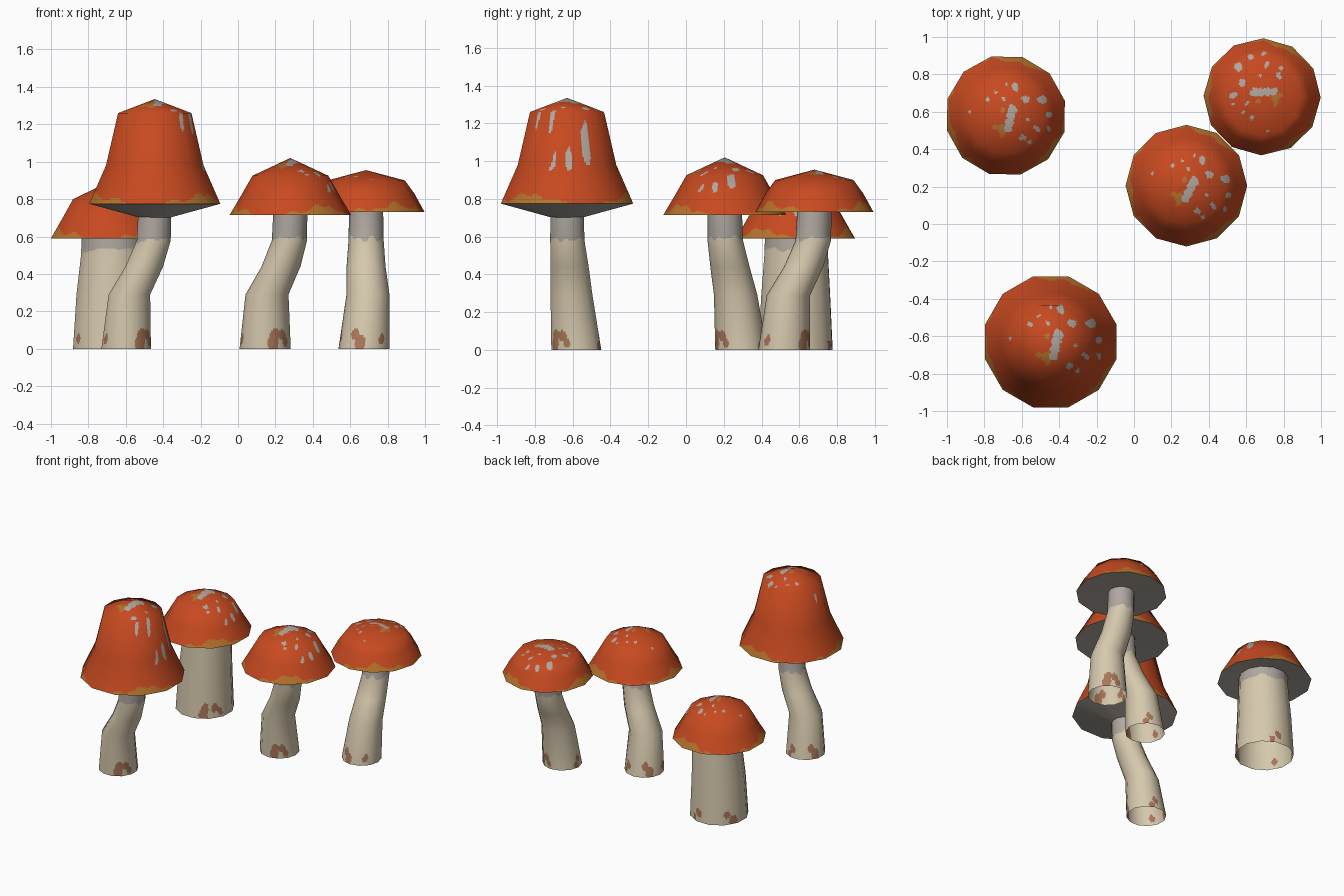
import bpy
from math import sin, cos, tau, radians, hypot
from mathutils import Vector, noise

if "Cube" in bpy.data.objects:
    bpy.data.objects.remove(bpy.data.objects["Cube"])


def material(name, colour):
    mat = bpy.data.materials.new(name)
    mat.use_nodes = True
    mat.diffuse_color = (*colour, 1)
    bsdf = next(n for n in mat.node_tree.nodes if n.type == "BSDF_PRINCIPLED")
    bsdf.inputs["Base Color"].default_value = (*colour, 1)
    bsdf.inputs["Roughness"].default_value = 0.9
    return mat


RED = material("orange red", (0.57, 0.067, 0.014))
OCHRE = material("ochre", (0.47, 0.17, 0.025))
GREY = material("warm grey", (0.43, 0.39, 0.35))
CREAM = material("cream", (0.67, 0.58, 0.42))
BROWN = material("pinkish brown", (0.4, 0.18, 0.1))

SIDES = 12


def loft(name, rings, place, mats, rule=None, around=1, along=1):
    """Skin 12-sided rings (x, y, z, radius), dividing the flat facets so a rule can paint them."""
    def corner(i, s):
        x, y, z, r = rings[i]
        a = tau * s / SIDES
        return Vector((x + r * cos(a), y + r * sin(a), z))

    def corner_normal(i, s):
        if rings[i][3] == 0:
            return Vector((0, 0, 1))
        a = tau * s / SIDES
        slope = corner(min(i + 1, len(rings) - 1), s) - corner(max(i - 1, 0), s)
        return Vector((-sin(a), cos(a), 0)).cross(slope).normalized()

    def blend(func, i, v, s, u):
        j = min(i + 1, len(rings) - 1)
        low = func(i, s).lerp(func(i, s + 1), u)
        return low.lerp(func(j, s).lerp(func(j, s + 1), u), v)

    n = SIDES * around
    rows = (len(rings) - 1) * along
    pole = rings[-1][3] == 0
    verts, normals, faces, slots = [], [], [], []
    for row in range(rows + 1):
        i, v = divmod(row, along)
        for k in range(1 if pole and row == rows else n):
            s, u = divmod(k, around)
            verts.append(blend(corner, i, v / along, s, u / around))
            normals.append(blend(corner_normal, i, v / along, s, u / around).normalized())
    for row in range(rows):
        for k in range(n):
            a, b = row * n + k, row * n + (k + 1) % n
            if pole and row == rows - 1:
                faces.append((a, b, rows * n))
            else:
                faces.append((a, b, b + n, a + n))
            centre = sum((verts[f] for f in faces[-1]), Vector()) / len(faces[-1])
            slots.append(rule(centre, tau * (k + 0.5) / n) if rule else 0)

    mesh = bpy.data.meshes.new(name)
    mesh.from_pydata(verts, [], faces)
    for mat in mats:
        mesh.materials.append(mat)
    mesh.polygons.foreach_set("material_index", slots)
    mesh.polygons.foreach_set("use_smooth", [True] * len(faces))
    mesh.normals_split_custom_set_from_vertices(normals)
    obj = bpy.data.objects.new(name, mesh)
    bpy.context.collection.objects.link(obj)
    obj.location = place[:3]
    obj.rotation_euler.z = radians(place[3])
    return obj


# Cap flecks as (x, y, size), in units of the rim radius
GREY_FLECKS = [
    (.12, .07, .07), (.07, -.03, .07), (.02, -.12, .08), (-.03, -.22, .06),
    (.27, .42, .06), (-.23, .33, .035), (-.57, .22, .025), (.03, .27, .03),
    (.37, .18, .055), (.64, .11, .07), (.7, -.16, .045), (.33, -.15, .035),
    (.18, -.42, .05), (.44, -.35, .05), (.62, -.37, .035), (.13, .5, .025),
    (-.08, .43, .03), (.27, -.52, .03)]
OCHRE_FLECKS = [(-.13, -.2, .07), (-.22, -.15, .045), (-.03, .1, .05), (-.12, -.3, .05)]


def cap_rule(radius):
    def rule(p, angle):
        # Ragged rim stain with three broad swells
        wave = noise.noise((4 * cos(angle), 4 * sin(angle), 0.4))
        if p.z < 0.02 + 0.025 * cos(3 * angle - radians(195)) + 0.04 * wave:
            return 1
        q = Vector((p.x, p.y, 0)) / radius
        q += 0.04 * noise.noise_vector(q * 9)
        for slot, flecks in ((2, GREY_FLECKS), (1, OCHRE_FLECKS)):
            if any(hypot(q.x - x, q.y - y) < size for x, y, size in flecks):
                return slot
        return 0
    return rule


# Stem: earth stains (angle, height, size) at the foot, grey collar under the cap
STAINS = [(-72, 0.03, 0.035), (-68, 0.075, 0.028), (-48, 0.075, 0.025), (-36, 0.04, 0.022),
          (52, 0.025, 0.022), (66, 0.065, 0.025), (140, 0.03, 0.03), (128, 0.075, 0.025),
          (195, 0.05, 0.022)]


def stem_rule(collar, radius):
    def rule(p, angle):
        wave = noise.noise((2.5 * cos(angle), 2.5 * sin(angle), 0.7))
        if p.z > collar + 0.03 * wave:
            return 1
        if p.z < 0.14:
            wobble = 0.01 * noise.noise(p * 30)
            for turn, height, size in STAINS:
                gap = (angle - radians(turn) + tau / 2) % tau - tau / 2
                if hypot(gap * radius, (p.z - height) * 0.8) < size + wobble:
                    return 2
        return 0
    return rule


BENT_STEM = [(-.135, .087, 0, .137), (-.125, .058, .29, .115), (-.05, .028, .44, .104),
             (-.005, .003, .58, .094), (0, 0, .74, .091)]
THICK_STEM = [(0, 0, 0, .203), (.004, 0, .29, .188), (.015, 0, .5, .174), (.015, 0, .61, .17)]
ROUND_CAP = [(.325, 0), (.26, .11), (.203, .21), (0, .305)]
SMALL_CAP = [(.313, 0), (.258, .1), (.207, .17), (0, .225)]
TALL_CAP = [(.363, 0), (.27, .205), (.203, .485), (0, .56)]

# name, x, y, turn, rim height, cap profile, stem, underside (radius, height), collar height
MUSHROOMS = [
    ("tall", -.445, -.63, 15, .775, TALL_CAP, BENT_STEM, (.08, -.075), .58),
    ("middle", .28, .205, 0, .715, ROUND_CAP, BENT_STEM, (.08, .02), .59),
    ("small", .685, .68, 119, .73, SMALL_CAP, BENT_STEM, (.08, .01), .59),
    ("thick", -.685, .58, 14, .59, ROUND_CAP, THICK_STEM, (.15, .02), .53)]

for name, x, y, turn, rim, cap, stem, under, collar in MUSHROOMS:
    rim_place = (x, y, rim, turn)
    loft(name + "_cap", [(0, 0, z, r) for r, z in cap], rim_place,
         (RED, OCHRE, GREY), cap_rule(cap[0][0]), 16, 20)
    loft(name + "_cap_underside", [(0, 0, under[1], under[0]), (0, 0, 0, cap[0][0])],
         rim_place, (GREY,))
    loft(name + "_stem", stem, (x, y, 0, turn),
         (CREAM, GREY, BROWN), stem_rule(collar, stem[0][3]), 12, 24)
